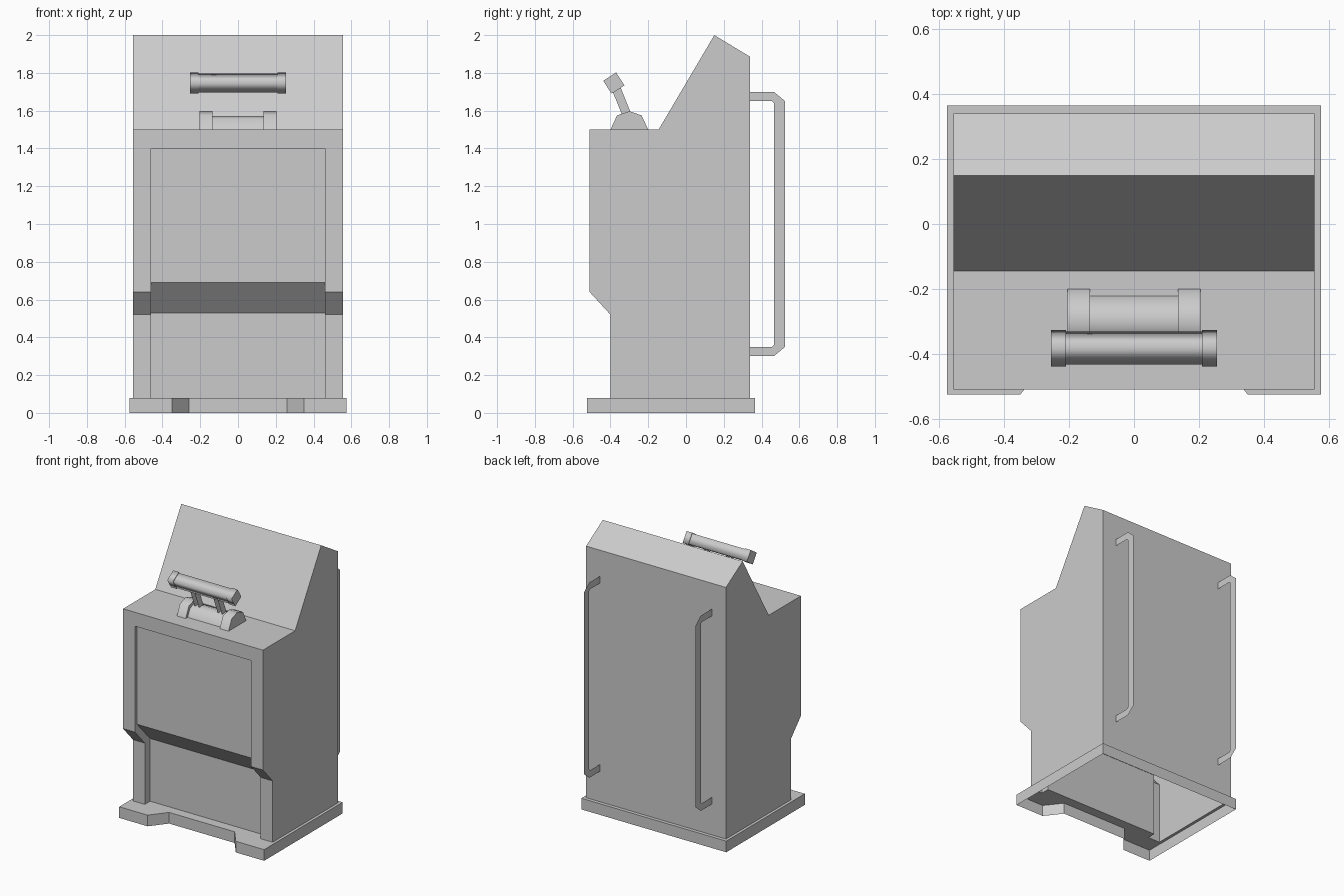
import bpy, bmesh, math

if "Cube" in bpy.data.objects:
    bpy.data.objects.remove(bpy.data.objects["Cube"])


def finish(bm, name, recalc=False):
    if recalc:
        bmesh.ops.remove_doubles(bm, verts=bm.verts, dist=0.0005)
        bmesh.ops.recalc_face_normals(bm, faces=bm.faces)
    me = bpy.data.meshes.new(name)
    bm.to_mesh(me)
    bm.free()
    ob = bpy.data.objects.new(name, me)
    bpy.context.collection.objects.link(ob)
    return ob


def face(bm, pts):
    return bm.faces.new([bm.verts.new(p) for p in pts])


def strip(bm, prof, x0, x1, smooth=False, closed=False):
    """Sweep a (y, z) profile along x."""
    a = [bm.verts.new((x0, *p)) for p in prof]
    b = [bm.verts.new((x1, *p)) for p in prof]
    n = len(prof)
    for i in range(n if closed else n - 1):
        j = (i + 1) % n
        bm.faces.new((a[i], a[j], b[j], b[i])).smooth = smooth


def ends(bm, prof, x0, x1):
    """Flat end faces with their own vertices, so the rim stays sharp."""
    face(bm, [(x1, *p) for p in prof])
    face(bm, [(x0, *p) for p in reversed(prof)])


def sheet(bm, x, edge_a, edge_b):
    """Flat ribbon in the plane of constant x."""
    a = [bm.verts.new((x, *p)) for p in edge_a]
    b = [bm.verts.new((x, *p)) for p in edge_b]
    for i in range(len(a) - 1):
        bm.faces.new((a[i], a[i + 1], b[i + 1], b[i]))


W, P = 0.555, 0.46      # half widths of the cabinet and its front panel

# Cabinet shell, open underneath, with a recessed front panel
shell = [(0.34, 0.08), (0.34, 1.885), (0.15, 2.0), (-0.145, 1.5), (-0.51, 1.5)]
frame = [(-0.51, 1.40), (-0.51, 0.64), (-0.40, 0.52), (-0.40, 0.08)]
panel = [(-0.49, 1.40), (-0.49, 0.69), (-0.34, 0.53), (-0.34, 0.08)]
bm = bmesh.new()
strip(bm, shell + frame, -W, -P)
strip(bm, shell + frame[:1] + panel, -P, P)
strip(bm, shell + frame, P, W)
ends(bm, shell + frame, -W, W)
for x in (-P, P):
    sheet(bm, x, frame, panel)
finish(bm, "cabinet", recalc=True)

# Plinth with a notched front, open underneath
half_out = [(0.26, -0.41), (0.35, -0.525), (0.575, -0.525), (0.575, 0.365)]
half_in = [(0.46, -0.34), (0.46, -0.40), (W, -0.40), (W, 0.34)]


def mirrored(half):
    return half + [(-x, y) for x, y in reversed(half)]


bm = bmesh.new()
low = [bm.verts.new((x, y, 0)) for x, y in mirrored(half_out)]
top = [bm.verts.new((x, y, 0.08)) for x, y in mirrored(half_out)]
inn = [bm.verts.new((x, y, 0.08)) for x, y in mirrored(half_in)]
for i in range(8):
    j = (i + 1) % 8
    bm.faces.new((low[i], low[j], top[j], top[i]))
    bm.faces.new((top[i], top[j], inn[j], inn[i]))
finish(bm, "plinth")

# Flat grab handles on the back
outer = [(0.34, 1.70), (0.465, 1.70), (0.525, 1.65)]
inner = [(0.34, 1.65), (0.455, 1.65), (0.465, 1.64)]
outer += [(y, 2.0 - z) for y, z in reversed(outer)]
inner += [(y, 2.0 - z) for y, z in reversed(inner)]
for side, x in (("left", -0.443), ("right", 0.443)):
    bm = bmesh.new()
    sheet(bm, x, outer, inner)
    finish(bm, "back_handle_" + side)

# Rounded lever mount: low middle barrel between two taller cheeks
cheek = [(-0.20, 1.5), (-0.235, 1.575), (-0.30, 1.597), (-0.365, 1.575), (-0.40, 1.5)]
barrel = [(-0.30 + (y + 0.30) * 0.78, 1.5 + (z - 1.5) * 0.75) for y, z in cheek]
bm = bmesh.new()
strip(bm, barrel, -0.135, 0.135, smooth=True)
for x0, x1 in ((-0.205, -0.135), (0.135, 0.205)):
    strip(bm, cheek, x0, x1, smooth=True)
    ends(bm, cheek, x0, x1)
finish(bm, "lever_mount")

# Lever arms: pairs of thin side plates
bm = bmesh.new()
for x in (-0.108, -0.075, 0.075, 0.108):
    sheet(bm, x, [(-0.335, 1.57), (-0.388, 1.70)], [(-0.285, 1.57), (-0.345, 1.72)])
finish(bm, "lever_arms")


# Lever grip: tilted square bar with larger end caps
def square(s):
    r = s / math.sqrt(2)
    return [(-0.382 + r * math.cos(math.radians(a)), 1.746 + r * math.sin(math.radians(a)))
            for a in (78, 168, 258, 348)]


bm = bmesh.new()
strip(bm, square(0.073), -0.21, 0.21, smooth=True, closed=True)
for x0, x1 in ((-0.255, -0.21), (0.21, 0.255)):
    strip(bm, square(0.081), x0, x1, smooth=True, closed=True)
    ends(bm, square(0.081), x0, x1)
finish(bm, "lever_grip")
